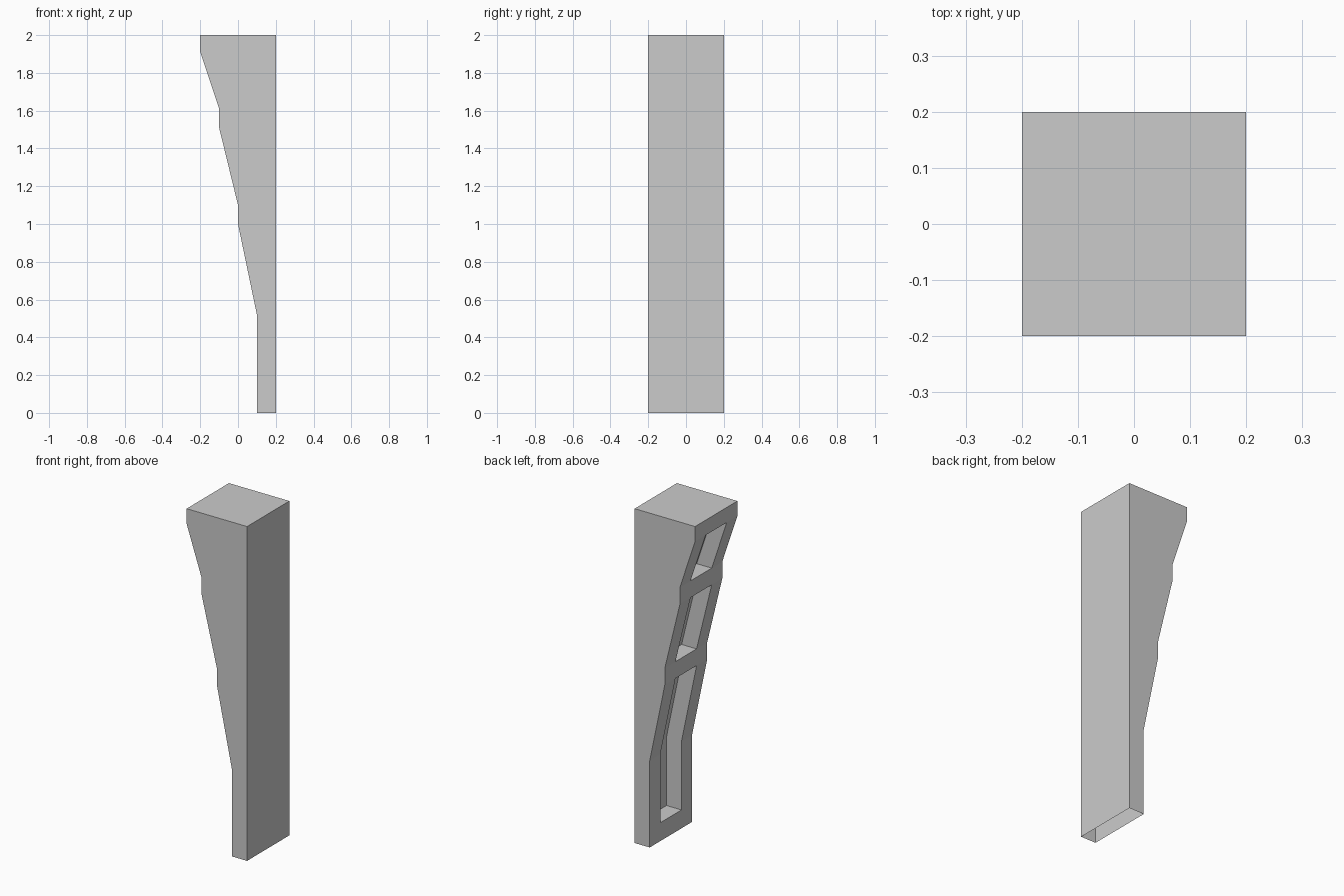
import bpy, bmesh

if "Cube" in bpy.data.objects:
    bpy.data.objects.remove(bpy.data.objects["Cube"])

HALF = 0.2      # half width of the bracket
INNER = 0.1     # half width of the pockets
DEPTH = 0.099   # pocket depth, just short of the flat wall side

# stepped outline of the left side, bottom to top (x, z)
outline = [(0.1, 0), (0.1, 0.11), (0.1, 0.52), (0, 1.0), (0, 1.1),
           (-0.1, 1.51), (-0.1, 1.61), (-0.2, 1.91), (-0.2, 2.0)]
# pockets as (first, last) outline point
pockets = [(1, 3), (4, 5), (6, 7)]

bm = bmesh.new()


def face(points):
    bm.faces.new([bm.verts.new(p) for p in points])


def strip(a, b, y0, y1, dx=0.0):
    """Quad along one outline segment, optionally pushed inwards."""
    face([(a[0] + dx, y0, a[1]), (a[0] + dx, y1, a[1]),
          (b[0] + dx, y1, b[1]), (b[0] + dx, y0, b[1])])


# flat front and back sides
for y in (-HALF, HALF):
    face([(x, y, z) for x, z in outline + [(HALF, 2.0), (HALF, 0)]])

# top and right wall side (the underside is open)
face([(-HALF, -HALF, 2), (HALF, -HALF, 2), (HALF, HALF, 2), (-HALF, HALF, 2)])
face([(HALF, -HALF, 0), (HALF, HALF, 0), (HALF, HALF, 2), (HALF, -HALF, 2)])

# left side: frame rails, cross bars and pocket floors with side walls
for i, (a, b) in enumerate(zip(outline, outline[1:])):
    strip(a, b, -HALF, -INNER)
    strip(a, b, INNER, HALF)
    if any(first <= i < last for first, last in pockets):
        strip(a, b, -INNER, INNER, DEPTH)
        for y in (-INNER, INNER):
            face([(a[0], y, a[1]), (b[0], y, b[1]),
                  (b[0] + DEPTH, y, b[1]), (a[0] + DEPTH, y, a[1])])
    else:
        strip(a, b, -INNER, INNER)

# pocket sills and heads
for pocket in pockets:
    for x, z in (outline[k] for k in pocket):
        face([(x, -INNER, z), (x, INNER, z),
              (x + DEPTH, INNER, z), (x + DEPTH, -INNER, z)])

bmesh.ops.remove_doubles(bm, verts=bm.verts, dist=0.0004)
bmesh.ops.recalc_face_normals(bm, faces=bm.faces)
mesh = bpy.data.meshes.new("stepped_bracket")
bm.to_mesh(mesh)
bm.free()
bpy.context.collection.objects.link(bpy.data.objects.new("stepped_bracket", mesh))
